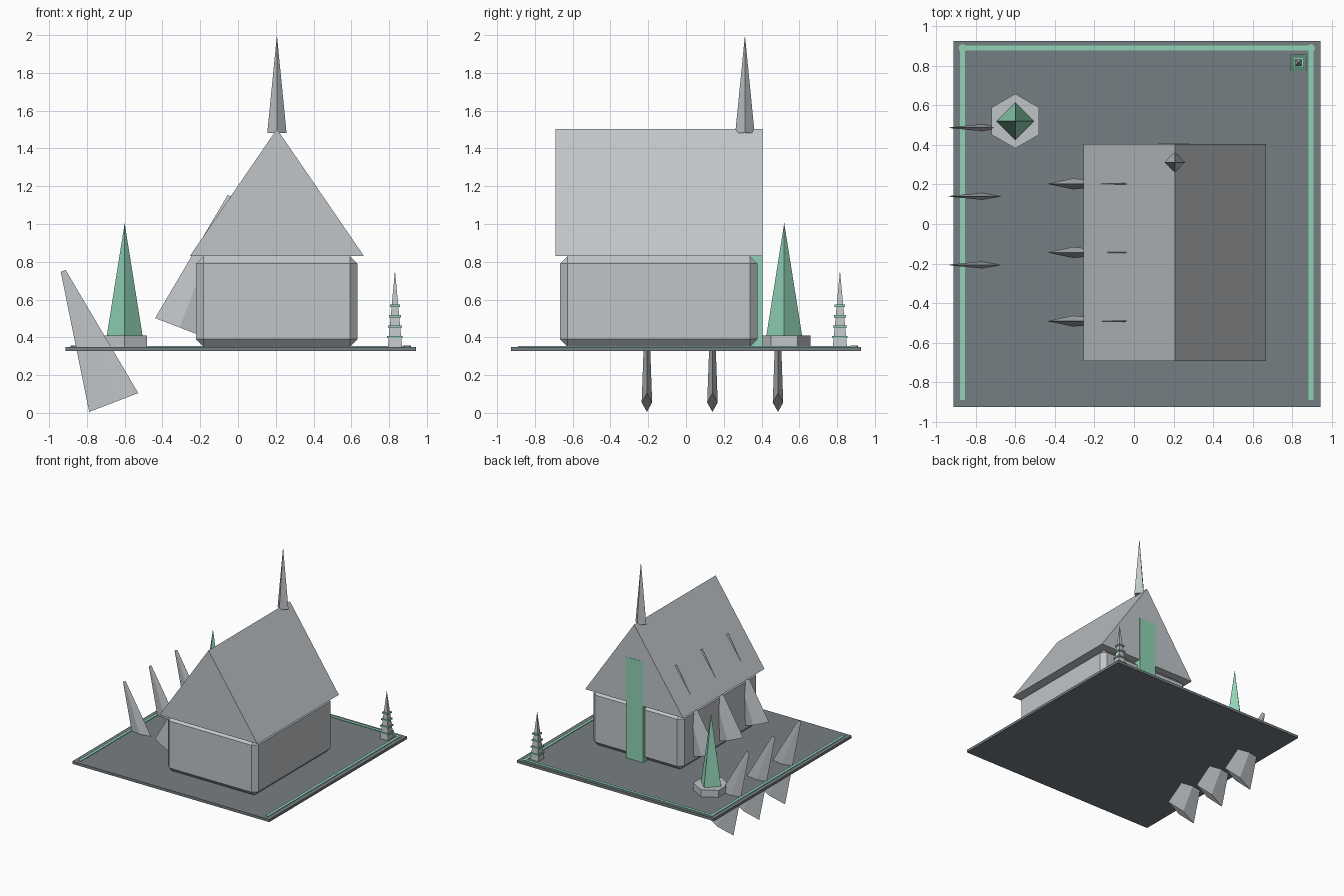
import bpy, bmesh, math
from mathutils import Matrix, Vector

cube = bpy.data.objects.get("Cube")
if cube:
    bpy.data.objects.remove(cube, do_unlink=True)


def material(name, rgb):
    mat = bpy.data.materials.new(name)
    mat.use_nodes = True
    mat.diffuse_color = (*rgb, 1)
    mat.node_tree.nodes["Principled BSDF"].inputs["Base Color"].default_value = (*rgb, 1)
    return mat


STONE = material("pale_stone", (0.53, 0.56, 0.58))
SLATE = material("dark_slate", (0.18, 0.21, 0.225))
GREEN = material("mint_green", (0.28, 0.65, 0.47))


def finish(name, bm, mat):
    bmesh.ops.recalc_face_normals(bm, faces=bm.faces)
    mesh = bpy.data.meshes.new(name)
    bm.to_mesh(mesh)
    bm.free()
    mesh.materials.append(mat)
    obj = bpy.data.objects.new(name, mesh)
    bpy.context.collection.objects.link(obj)
    return obj


def box(name, low, high, mat, bevel=0):
    low, high = Vector(low), Vector(high)
    bm = bmesh.new()
    bmesh.ops.create_cube(bm, size=1)
    bmesh.ops.scale(bm, vec=high - low, verts=bm.verts)
    bmesh.ops.translate(bm, vec=(low + high) / 2, verts=bm.verts)
    if bevel:
        bmesh.ops.bevel(bm, geom=bm.edges[:], offset=bevel, segments=1, affect='EDGES')
    return finish(name, bm, mat)


def cone(name, base, height, r1, r2, mat, sides=4, turn=0, tilt=0, flat=1):
    """Tapered solid whose base centre is at base; tilt leans it in x."""
    bm = bmesh.new()
    place = (Matrix.Translation(base) @ Matrix.Rotation(math.radians(tilt), 4, 'Y')
             @ Matrix.Diagonal((1, flat, 1, 1)) @ Matrix.Rotation(math.radians(turn), 4, 'Z')
             @ Matrix.Translation((0, 0, height / 2)))
    bmesh.ops.create_cone(bm, cap_ends=True, segments=sides, radius1=r1,
                          radius2=r2, depth=height, matrix=place)
    bmesh.ops.remove_doubles(bm, verts=bm.verts, dist=0.0001)
    return finish(name, bm, mat)


# Ground slab with inlaid border strips on three sides
box("ground_slab", (-0.912, -0.926, 0.328), (0.943, 0.926, 0.35), SLATE)
for side, x in (("right", -0.867), ("left", 0.895)):
    box(f"border_strip_{side}", (x - 0.0125, -0.89, 0.345), (x + 0.0125, 0.89, 0.355), GREEN)
    cone(f"border_corner_{side}", (x, 0.89, 0.345), 0.011, 0.02, 0.02, GREEN, sides=8)
box("border_strip_back", (-0.867, 0.878, 0.345), (0.895, 0.903, 0.355), GREEN)

# Hall with chamfered edges
box("hall_walls", (-0.222, -0.667, 0.35), (0.633, 0.378, 0.83), STONE, bevel=0.04)

# Gabled roof, a triangle extruded along y
bm = bmesh.new()
gable = [bm.verts.new((x, -0.692, z)) for x, z in ((-0.255, 0.83), (0.667, 0.83), (0.206, 1.503))]
face = bm.faces.new(gable)
sweep = bmesh.ops.extrude_face_region(bm, geom=[face], use_keep_orig=True)
bmesh.ops.translate(bm, vec=(0, 1.096, 0),
                    verts=[v for v in sweep["geom"] if isinstance(v, bmesh.types.BMVert)])
finish("gabled_roof", bm, STONE)

# Tall panel on the back wall and gable
box("back_panel", (0.122, 0.34, 0.35), (0.281, 0.406, 1.21), GREEN)

# Spire at the back of the ridge
cone("roof_spire", (0.206, 0.312, 1.483), 0.517, 0.051, 0, STONE)

# Green obelisk on a six-sided plinth
cone("obelisk_plinth", (-0.6, 0.52, 0.35), 0.06, 0.138, 0.138, STONE, sides=6)
cone("obelisk", (-0.6, 0.52, 0.4), 0.605, 0.096, 0, GREEN)

# Small banded tower in the corner
cone("corner_tower", (0.831, 0.815, 0.35), 0.405, 0.053, 0, STONE, turn=45)
for i in range(4):
    z, half = 0.402 + 0.055 * i, 0.041 - 0.0045 * i
    box(f"tower_band_{i + 1}", (0.831 - half, 0.815 - half, z - 0.006),
        (0.831 + half, 0.815 + half, z + 0.006), GREEN)

# Two rows of leaning blade buttresses
for i in range(3):
    step = 0.347 * i
    cone(f"outer_buttress_{i + 1}", (-0.658, -0.207 + step, 0.055), 0.746, 0.139, 0.014,
         STONE, tilt=-21, flat=0.2)
    cone(f"wall_buttress_{i + 1}", (-0.309, -0.491 + step, 0.452), 0.746, 0.139, 0.014,
         STONE, tilt=21, flat=0.2)
